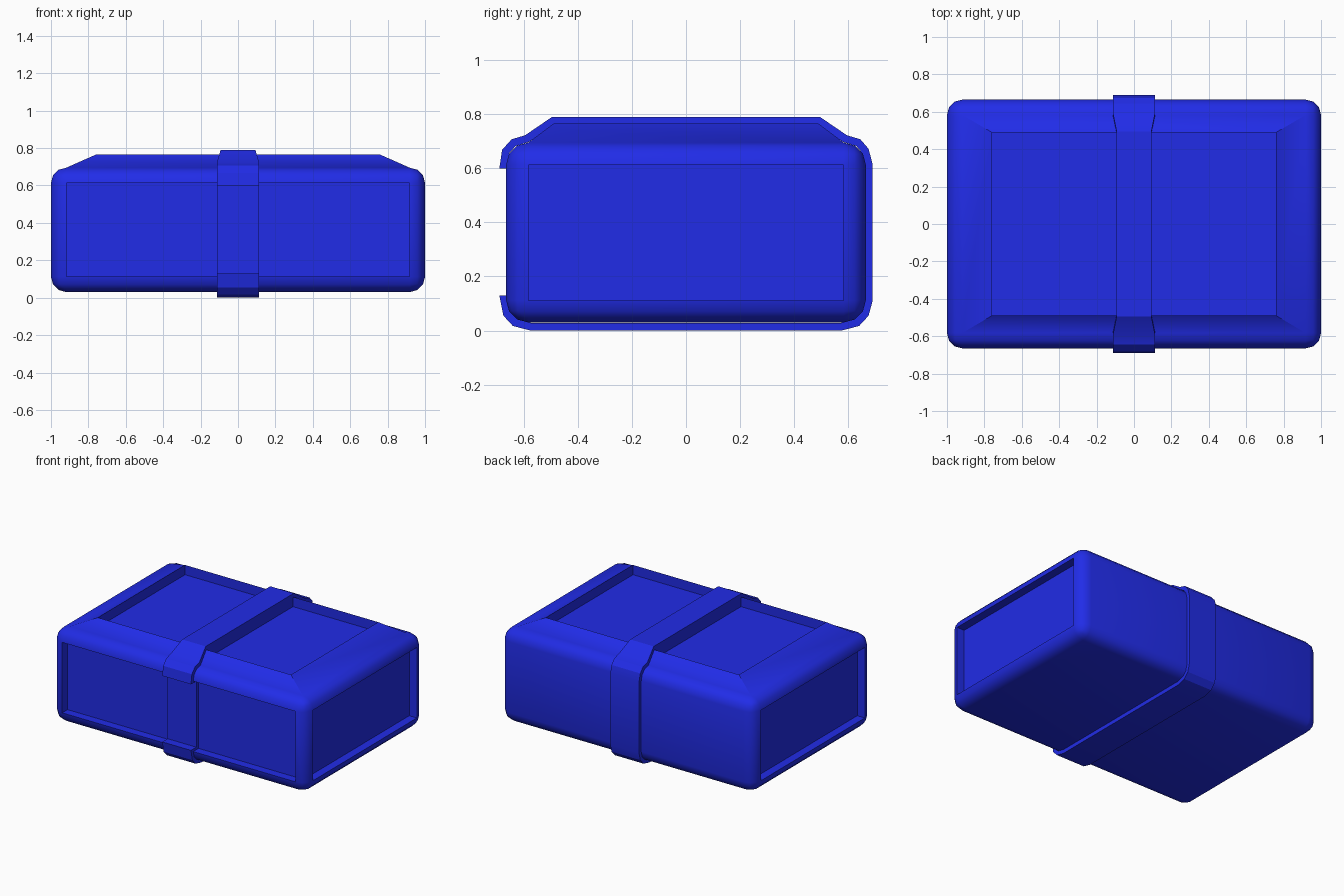
import bpy, bmesh, math
from mathutils import Vector, Matrix

if "Cube" in bpy.data.objects:
    bpy.data.objects.remove(bpy.data.objects["Cube"])

blue = bpy.data.materials.new("blue")
blue.diffuse_color = (0.015, 0.025, 0.8, 1)
blue.use_nodes = True
blue.node_tree.nodes["Principled BSDF"].inputs["Base Color"].default_value = blue.diffuse_color


def finish(name, bm, angle):
    bmesh.ops.recalc_face_normals(bm, faces=bm.faces)
    mesh = bpy.data.meshes.new(name)
    bm.to_mesh(mesh)
    bm.free()
    mesh.materials.append(blue)
    ob = bpy.data.objects.new(name, mesh)
    bpy.context.collection.objects.link(ob)
    bpy.ops.object.select_all(action='DESELECT')
    ob.select_set(True)
    bpy.context.view_layer.objects.active = ob
    bpy.ops.object.shade_smooth_by_angle(angle=math.radians(angle))
    return ob


def box(size, centre):
    bm = bmesh.new()
    bmesh.ops.create_cube(bm, size=1, matrix=Matrix.Translation(centre) @ Matrix.Diagonal((*size, 1)))
    return bm


def extrude(bm, face, offset, scale=(1, 1, 1)):
    new = bmesh.ops.extrude_discrete_faces(bm, faces=[face])["faces"][0]
    for v in new.verts:
        v.co = Vector(a * s for a, s in zip(v.co, scale)) + Vector(offset)
    return new


def panel(bm, direction):
    bm.normal_update()
    d = Vector(direction)
    return max((f for f in bm.faces if f.normal.dot(d) > 0.999), key=lambda f: f.calc_area())


# Rounded case body
bm = box((2, 1.33, 0.665), (0, 0, 0.3625))
bmesh.ops.bevel(bm, geom=bm.edges[:], offset=0.082, offset_type='OFFSET',
                segments=3, profile=0.5, affect='EDGES')

# Sunken panels on the front and both ends; back and bottom stay plain
for d in ((0, -1, 0), (1, 0, 0), (-1, 0, 0)):
    extrude(bm, panel(bm, d), Vector(d) * -0.06)

# Sloping top rim with a sunken floor
rim = extrude(bm, panel(bm, (0, 0, 1)), (0, 0, 0.07), (0.76 / 0.918, 0.49 / 0.583, 1))
extrude(bm, rim, (0, 0, -0.069))
finish("case_body", bm, 35)

# Raised bridge under the strap, splitting the sunken top in two
finish("top_bridge", box((0.18, 0.98, 0.08), (0, 0, 0.727)), 30)

# Strap: closed (y, z, half width) loop that dips into the front panel
corner = [(0.575, 0, .113), (0.64, 0.017, .113), (0.675, 0.055, .113), (0.69, 0.11, .113)]
loop = [(-y, z, w) for y, z, w in corner[:3]][::-1] + corner
loop += [(0.69, 0.615, .113), (0.675, 0.672, .113), (0.645, 0.707, .113), (0.595, 0.722, .113),
         (0.495, 0.79, .093), (-0.495, 0.79, .093), (-0.595, 0.722, .113), (-0.645, 0.707, .113),
         (-0.68, 0.668, .113), (-0.69, 0.6, .113),
         (-0.63, 0.6, .113), (-0.63, 0.13, .113), (-0.69, 0.13, .113)]

bm = bmesh.new()
rings = []
n = len(loop)
for i, (y, z, w) in enumerate(loop):
    p = Vector((y, z))
    a = (p - Vector(loop[i - 1][:2])).normalized()
    b = (Vector(loop[(i + 1) % n][:2]) - p).normalized()
    na, nb = Vector((-a.y, a.x)), Vector((-b.y, b.x))
    q = p + (na + nb) * (0.028 / (1 + na.dot(nb)))
    rings.append([bm.verts.new(c) for c in ((-w, *p), (w, *p), (w, *q), (-w, *q))])
for i in range(n):
    r, s = rings[i - 1], rings[i]
    for k in range(4):
        bm.faces.new((r[k], r[(k + 1) % 4], s[(k + 1) % 4], s[k]))
finish("strap", bm, 25)
